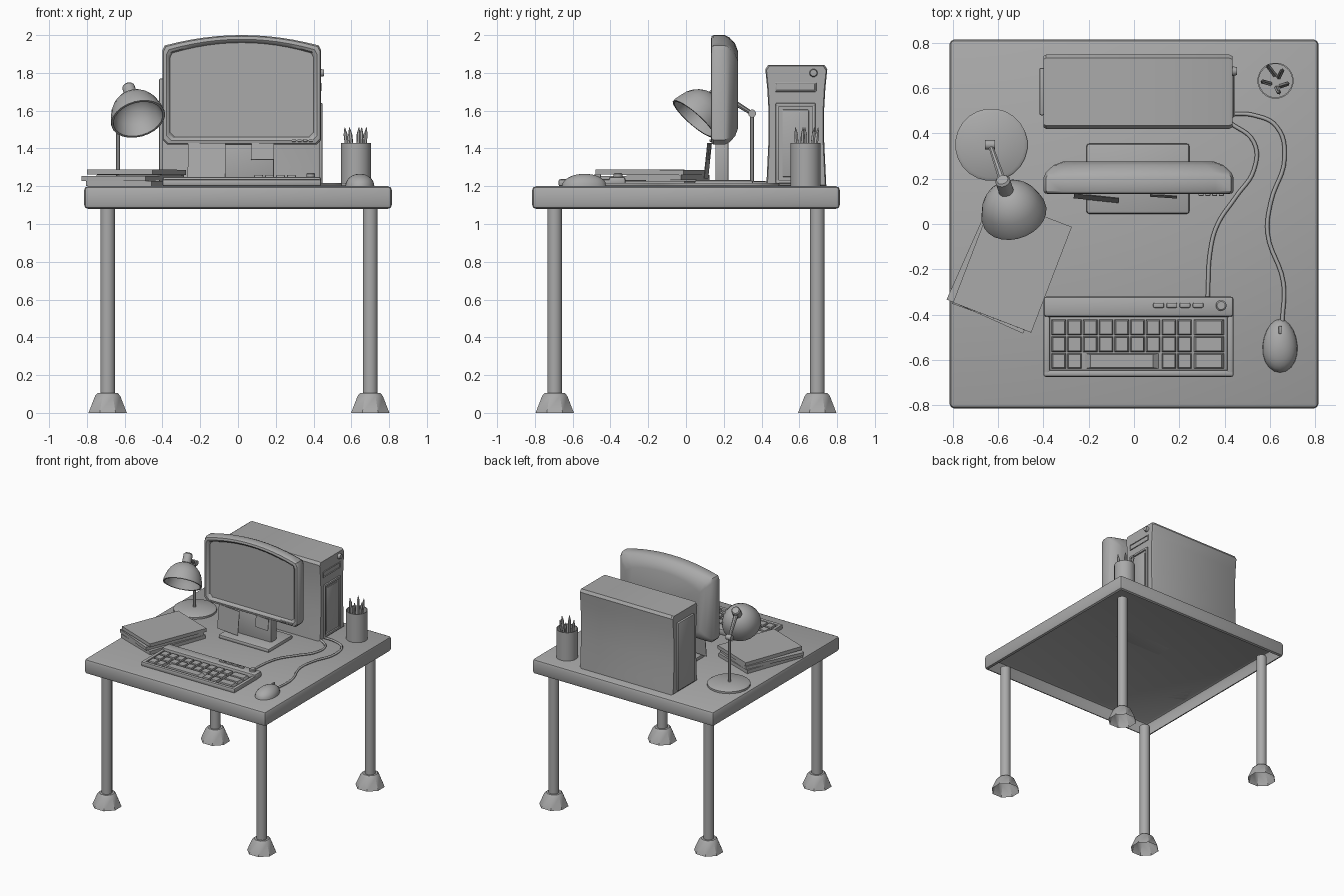
import bpy, bmesh
from math import sin, cos, pi, radians
from mathutils import Matrix, Vector

if "Cube" in bpy.data.objects:
    bpy.data.objects.remove(bpy.data.objects["Cube"])

grey = bpy.data.materials.new("plain_grey")
grey.use_nodes = True
colour = (0.4, 0.4, 0.4, 1)
grey.diffuse_color = colour
grey.node_tree.nodes["Principled BSDF"].inputs["Base Color"].default_value = colour
TOP = 1.2  # desk surface height


def finish(name, bm, matrix=None):
    bmesh.ops.recalc_face_normals(bm, faces=bm.faces)
    mesh = bpy.data.meshes.new(name)
    bm.to_mesh(mesh)
    bm.free()
    mesh.materials.append(grey)
    mesh.shade_smooth()
    mesh.set_sharp_from_angle(angle=radians(35))
    obj = bpy.data.objects.new(name, mesh)
    bpy.context.collection.objects.link(obj)
    if matrix:
        obj.matrix_world = matrix
    return obj


def box(name, x, y, z, bevel=0, spin=0, tilt=0, taper=1, open_bottom=False):
    """Box between ranges, optionally bevelled, turned and narrowed at the top."""
    bm = bmesh.new()
    bmesh.ops.create_cube(bm, size=1)
    size = [r[1] - r[0] for r in (x, y, z)]
    bmesh.ops.scale(bm, vec=size, verts=bm.verts)
    for v in bm.verts:
        if v.co.z > 0:
            v.co.x *= taper
            v.co.y *= taper
    if bevel:
        bmesh.ops.bevel(bm, geom=bm.edges[:], offset=bevel, segments=2, affect='EDGES', profile=0.5)
    if open_bottom:
        low = [f for f in bm.faces if f.calc_center_median().z < -size[2] * 0.499]
        bmesh.ops.delete(bm, geom=low, context='FACES')
    centre = Vector([sum(r) / 2 for r in (x, y, z)])
    turn = Matrix.Rotation(radians(spin), 4, 'Z') @ Matrix.Rotation(radians(tilt), 4, 'X')
    return finish(name, bm, Matrix.Translation(centre) @ turn)


def loft(name, rings, cap_start=True, cap_end=True):
    """Skin closed rings of equal length."""
    bm = bmesh.new()
    loops = [[bm.verts.new(p) for p in ring] for ring in rings]
    n = len(loops[0])
    for a, b in zip(loops, loops[1:]):
        for i in range(n):
            j = (i + 1) % n
            bm.faces.new((a[i], a[j], b[j], b[i]))
    if cap_start:
        bm.faces.new(loops[0])
    if cap_end:
        bm.faces.new(loops[-1])
    return finish(name, bm)


def lathe(name, profile, base, axis=(0, 0, 1), sides=16, caps=(True, True)):
    """Turn a (radius, height) profile around an axis."""
    rings = [[(r * cos(2 * pi * (i + .5) / sides), r * sin(2 * pi * (i + .5) / sides), h)
              for i in range(sides)] for r, h in profile]
    obj = loft(name, rings, *caps)
    turn = Vector(axis).to_track_quat('Z', 'Y').to_matrix().to_4x4()
    obj.matrix_world = Matrix.Translation(base) @ turn
    return obj


def rod(name, a, b, r, r2=None, sides=8):
    d = Vector(b) - Vector(a)
    return lathe(name, [(r, 0), (r2 or r, d.length)], a, d, sides)


def cable(name, points):
    data = bpy.data.curves.new(name, 'CURVE')
    data.dimensions = '3D'
    data.bevel_depth = 0.009
    data.bevel_resolution = 1
    data.resolution_u = 6
    s = data.splines.new('BEZIER')
    s.bezier_points.add(len(points) - 1)
    for p, (x, y) in zip(s.bezier_points, points):
        p.co = (x, y, TOP + 0.01)
        p.handle_left_type = p.handle_right_type = 'AUTO'
    data.materials.append(grey)
    bpy.context.collection.objects.link(bpy.data.objects.new(name, data))


# Desk: hollow top, four legs with flared feet
box("desk_top", (-.815, .815), (-.815, .815), (1.08, TOP), .022, open_bottom=True)
for sx, side in ((-1, "right"), (1, "left")):
    for sy, end in ((-1, "front"), (1, "back")):
        at = (sx * .695 + .005, sy * .695, 0)
        lathe(f"{end}_{side}_leg", [(.04, .1), (.04, 1.08)], at, sides=12)
        lathe(f"{end}_{side}_foot", [(.11, 0), (.072, .09), (.058, .105), (.04, .105)],
              at, sides=8, caps=(False, False))


# Monitor: arched outline lofted from recessed screen to bulging back
def outline(inset, y):
    cx, w, low, shoulder, r = .02, .42 - inset, 1.42 + inset, 1.945 - inset, .025
    pts = [(-w, low + r), (-w + r, low), (w - r, low), (w, low + r), (w, shoulder - r)]
    for i in range(13):
        t = 1 - i / 6
        pts.append(((w - .012) * t, shoulder + .055 * (1 - t * t)))
    pts.append((-w, shoulder - r))
    return [(cx + x, y, z) for x, z in pts]


loft("monitor", [outline(i, y) for i, y in (
    (.04, .155), (.034, .14), (.022, .132), (.006, .136), (0, .146),
    (0, .205), (.012, .23), (.045, .26), (.085, .275))])
for i in range(4):
    box("monitor_button", (.285 + i * .03, .307 + i * .03), (.124, .14), (1.435, 1.448), .003)
box("monitor_neck", (-.15, .19), (.155, .225), (TOP, 1.45), .008)
box("monitor_base", (-.21, .245), (.045, .355), (TOP, 1.232), .012)
box("wide_note", (-.266, -.066), (.113, .117), (1.24, 1.43), spin=-6, tilt=-6)
box("small_note", (.07, .19), (.121, .125), (1.34, 1.43), spin=-4, tilt=-6)

# Computer tower: waisted section extruded along x
section = [(.425, 1.2), (.43, 1.3), (.437, 1.45), (.437, 1.6), (.43, 1.72), (.42, 1.82),
           (.435, 1.842)]
section += [(1.168 - y, z) for y, z in reversed(section)]


def slice_at(x, k):
    return [(x, .584 + (y - .584) * k, 1.52 + (z - 1.52) * (1 - (1 - k) / 2)) for y, z in section]


loft("tower_case", [slice_at(-.4, .96), slice_at(-.388, 1), slice_at(.42, 1), slice_at(.435, .96)])
box("tower_back_panel", (-.418, -.395), (.48, .69), (1.22, 1.77), .008)


def frame(name, x, y, z, t):
    """Raised rectangular rim on the tower front."""
    for a, b in ((y, (z[0], z[0] + t)), (y, (z[1] - t, z[1])),
                 ((y[0], y[0] + t), z), ((y[1] - t, y[1]), z)):
        box(name, x, a, b, .004)


frame("tower_front_frame", (.43, .447), (.475, .685), (1.215, 1.64), .018)
box("tower_front_panel", (.43, .44), (.51, .65), (1.25, 1.605), .004)
frame("drive_frame", (.43, .441), (.47, .69), (1.7, 1.75), .009)
rod("power_button", (.43, .675, 1.8), (.455, .675, 1.8), .023, .018, 12)

# Keyboard: tray with raised rim, strip of buttons and tapered keys
box("keyboard_tray", (-.39, .43), (-.665, -.33), (TOP, 1.217), .005)
box("keyboard_strip", (-.4, .44), (-.41, -.32), (TOP, 1.25), .014)
box("keyboard_front_rim", (-.4, .44), (-.675, -.645), (TOP, 1.237), .01)
for x in (-.4, .41):
    box("keyboard_side_rim", (x, x + .03), (-.675, -.35), (TOP, 1.237), .01)
columns = [-.367 + .0695 * i for i in range(10)] + [.402]
for row in range(3):
    stops = columns if row < 2 else columns[:3] + columns[7:]
    back = -.421 - row * .074
    for a, b in zip(stops, stops[1:]):
        box("key", (a + .002, b - .002), (back - .072, back), (1.21, 1.238), taper=.8)
for i in range(4):
    x = .085 + i * .058
    box("media_button", (x, x + .048), (-.37, -.348), (1.24, 1.26), .006)
lathe("volume_knob", [(.024, 0), (.024, .025), (.018, .03)], (.385, -.36, 1.24))

# Mouse: half egg with a wheel
rings = []
for k in range(7):
    a = k / 6.5 * pi / 2
    rings.append([(.645 + .077 * cos(a) * cos(t) * (1 - .1 * sin(t)), -.538 + .118 * cos(a) * sin(t),
                   TOP + .066 * sin(a)) for t in [2 * pi * i / 20 for i in range(20)]])
loft("mouse", rings)
box("mouse_wheel", (.638, .652), (-.485, -.45), (1.245, 1.265), .005)

# Cables
cable("mouse_cable", [(.655, -.43), (.66, -.26), (.59, -.04), (.605, .1), (.665, .29),
                      (.63, .43), (.53, .48), (.42, .487)])
cable("keyboard_cable", [(.325, -.33), (.34, -.1), (.37, 0), (.45, .12), (.53, .24),
                         (.53, .36), (.42, .45)])

# Pencil cup with thin hollow wall
lathe("pencil_cup", [(.08, 0), (.08, .23), (.074, .23), (.074, .03)], (.625, .633, TOP), sides=20)
for foot, tip in (((.62, .66), (.59, .7)), ((.6, .62), (.565, .63)), ((.64, .65), (.655, .68)),
                  ((.65, .61), (.68, .62)), ((.63, .6), (.64, .58))):
    a, b = Vector((*foot, 1.23)), Vector((*tip, 1.51))
    neck = a.lerp(b, .87)
    rod("pencil", a, neck, .011, sides=6)
    rod("pencil_tip", neck, b, .011, .002, 6)

# Desk lamp
lathe("lamp_base", [(.16, 0), (.16, .015), (.145, .024), (.02, .028)], (-.63, .35, TOP), sides=24)
joint = Vector((-.635, .35, 1.585))
rod("lamp_pole", (-.635, .35, 1.21), joint, .012)
axis = Vector((-.22, .64, .73)).normalized()
rim = Vector((-.53, .045, 1.56))
rod("lamp_joint", joint - Vector((.022, 0, 0)), joint + Vector((.022, 0, 0)), .021, sides=12)
rod("lamp_arm", joint, rim + axis * .19, .011, .018)
shade = [(.146, -.006), (.146, .008)]
shade += [(.14 * cos(a), .008 + .155 * sin(a)) for a in [i * pi / 14 for i in range(1, 7)]]
inner = [(.128 * cos(a), .145 * sin(a)) for a in [i * pi / 14 for i in range(6, -1, -1)]]
lathe("lamp_shade", inner[:-1] + [(.134, -.006)] + shade, rim, axis, 24)
lathe("lamp_cap", [(.034, .14), (.034, .225), (.026, .235)], rim, axis, 12)

# Loose stack of papers
for low, high, spin, tilt, dx in ((0, .028, -20, 0, 0), (.03, .056, -24, .5, -.012), (.06, .088, -21, -.4, .008)):
    box("paper_stack", (-.73 + dx, -.36 + dx), (-.43, .07), (TOP + low, TOP + high), spin=spin, tilt=tilt)
